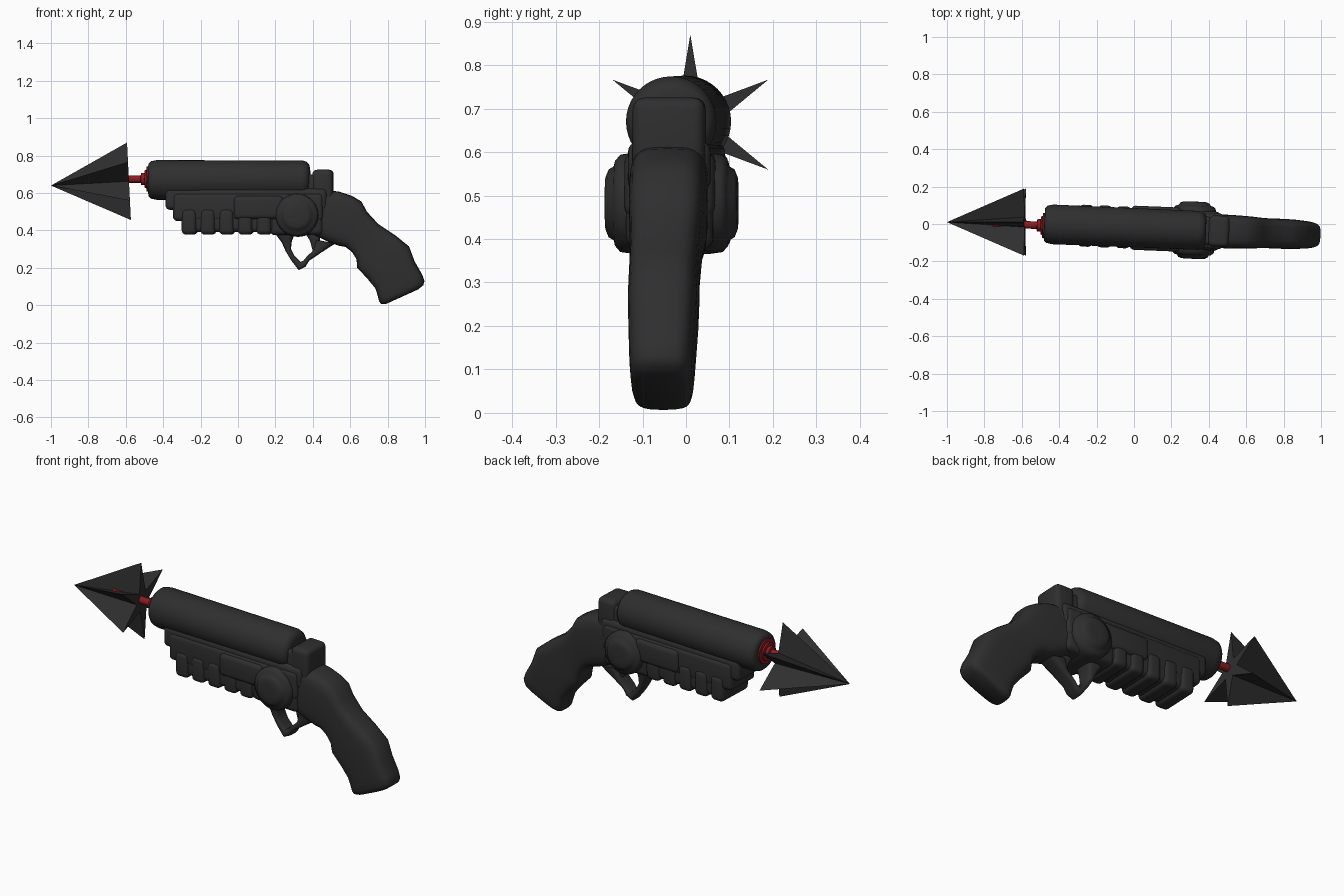
import bpy, bmesh, math
from mathutils import Vector

cube = bpy.data.objects.get("Cube")
if cube:
    bpy.data.objects.remove(cube, do_unlink=True)


def material(name, color):
    m = bpy.data.materials.new(name)
    m.use_nodes = True
    m.diffuse_color = (*color, 1)
    node = next(n for n in m.node_tree.nodes if n.type == 'BSDF_PRINCIPLED')
    node.inputs["Base Color"].default_value = (*color, 1)
    return m


dark = material("dark grey", (0.028, 0.028, 0.029))
red = material("deep red", (0.25, 0.012, 0.016))


def finish(name, bm, mat, smooth=True, yaw=True):
    bmesh.ops.recalc_face_normals(bm, faces=bm.faces)
    mesh = bpy.data.meshes.new(name)
    bm.to_mesh(mesh)
    bm.free()
    mesh.materials.append(mat)
    ob = bpy.data.objects.new(name, mesh)
    bpy.context.collection.objects.link(ob)
    if yaw:  # the whole gun is turned slightly off the x axis
        ob.rotation_euler.z = -0.041
        ob.location.y = -0.02
    if smooth:
        bpy.ops.object.select_all(action='DESELECT')
        ob.select_set(True)
        bpy.context.view_layer.objects.active = ob
        bpy.ops.object.shade_smooth_by_angle(angle=math.radians(50))
    return ob


def skin(bm, rings):
    """Join rings of points into a closed tube."""
    loops = [[bm.verts.new(p) for p in ring] for ring in rings]
    n = len(loops[0])
    for a, b in zip(loops, loops[1:]):
        for i in range(n):
            j = (i + 1) % n
            bm.faces.new((a[i], a[j], b[j], b[i]))
    bm.faces.new(loops[0])
    bm.faces.new(loops[-1])


def block(name, x0, x1, z0, z1, half, bevel):
    bm = bmesh.new()
    bmesh.ops.create_cube(bm, size=1)
    for v in bm.verts:
        v.co = ((x0 + x1) / 2 + v.co.x * (x1 - x0), v.co.y * 2 * half,
                (z0 + z1) / 2 + v.co.z * (z1 - z0))
    bmesh.ops.bevel(bm, geom=bm.edges[:], offset=bevel, segments=4,
                    profile=0.5, affect='EDGES')
    return finish(name, bm, dark)


def lathe(name, profile, centre, mat, axis='x', n=40):
    """Turn (position, radius) pairs around the x or y axis."""
    rings = []
    for p, r in profile:
        ring = []
        for k in range(n):
            t = math.tau * k / n
            c, s = r * math.cos(t), r * math.sin(t)
            ring.append(Vector(centre) + Vector((p, c, s) if axis == 'x' else (c, p, s)))
        rings.append(ring)
    bm = bmesh.new()
    skin(bm, rings)
    return finish(name, bm, mat)


def loft(name, stations, power, n=28):
    """Rounded sections, each spanning two (x, z) edge points and a half width."""
    rings = []
    for ax, az, bx, bz, w in stations:
        a, b = Vector((ax, 0, az)), Vector((bx, 0, bz))
        ring = []
        for k in range(n):
            t = math.tau * k / n
            c, s = math.cos(t), math.sin(t)
            u = math.copysign(abs(c) ** power, c)
            v = math.copysign(abs(s) ** power, s)
            ring.append((a + b) / 2 + (a - b) / 2 * u + Vector((0, w * v, 0)))
        rings.append(ring)
    bm = bmesh.new()
    skin(bm, rings)
    return finish(name, bm, dark)


# Barrel
lathe("barrel", [(-0.48, 0.075), (-0.478, 0.088), (-0.465, 0.1), (-0.435, 0.106),
                 (0.345, 0.104), (0.365, 0.098), (0.38, 0.085), (0.385, 0.065)],
      (0, 0, 0.67), dark)

# Receiver and stepped fore end
block("barrel_cradle", -0.385, 0.48, 0.51, 0.625, 0.095, 0.025)
block("front_step", -0.345, 0.46, 0.45, 0.6, 0.104, 0.025)
block("fore_end", -0.295, 0.2, 0.392, 0.5, 0.1, 0.025)
block("side_swell", -0.02, 0.25, 0.46, 0.585, 0.118, 0.025)
block("lower_receiver", 0.17, 0.46, 0.375, 0.6, 0.1, 0.03)
for i in range(5):
    x = -0.298 + i * 0.1
    block(f"fore_end_rib_{i + 1}", x, x + 0.08, 0.378, 0.515, 0.112, 0.024)

# Rear block behind the barrel
block("rear_block", 0.4, 0.51, 0.54, 0.725, 0.083, 0.026)
block("rear_block_link", 0.34, 0.45, 0.54, 0.7, 0.075, 0.02)

# Round bosses on both sides
half = [(0.153, 0.03), (0.152, 0.06), (0.145, 0.078), (0.133, 0.085),
        (0.13, 0.098), (0.118, 0.112), (0.09, 0.116)]
lathe("side_bosses", half + [(-y, r) for y, r in reversed(half)],
      (0.32, 0, 0.482), dark, axis='y')

# Grip, from the neck down to the butt
loft("grip", [
    (0.43, 0.62, 0.40, 0.38, 0.09),
    (0.54, 0.608, 0.49, 0.335, 0.09),
    (0.61, 0.585, 0.54, 0.318, 0.088),
    (0.66, 0.555, 0.575, 0.312, 0.086),
    (0.69, 0.50, 0.61, 0.285, 0.083),
    (0.75, 0.435, 0.635, 0.245, 0.08),
    (0.84, 0.375, 0.638, 0.2, 0.08),
    (0.915, 0.315, 0.69, 0.145, 0.08),
    (0.945, 0.235, 0.735, 0.09, 0.077),
    (0.985, 0.165, 0.748, 0.05, 0.074),
    (0.998, 0.13, 0.755, 0.022, 0.071),
    (0.992, 0.108, 0.765, 0.008, 0.066),
    (0.965, 0.086, 0.79, 0.007, 0.052)], 0.5)

# Trigger guard and trigger
loft("trigger_guard", [
    (0.19, 0.395, 0.31, 0.395, 0.06),
    (0.235, 0.335, 0.288, 0.345, 0.048),
    (0.255, 0.29, 0.283, 0.302, 0.042),
    (0.285, 0.24, 0.3, 0.268, 0.04),
    (0.325, 0.188, 0.335, 0.232, 0.04),
    (0.36, 0.205, 0.352, 0.24, 0.04),
    (0.38, 0.238, 0.368, 0.26, 0.04),
    (0.45, 0.285, 0.405, 0.295, 0.042),
    (0.52, 0.33, 0.42, 0.35, 0.05)], 0.55)
loft("trigger", [(0.36, 0.385, 0.44, 0.385, 0.03),
                 (0.385, 0.345, 0.44, 0.34, 0.025),
                 (0.4, 0.29, 0.43, 0.28, 0.02)], 0.7)

# Red shaft with its collar
lathe("shaft", [(-0.76, 0.012), (-0.75, 0.02), (-0.52, 0.02), (-0.518, 0.033),
                (-0.5, 0.033), (-0.498, 0.048), (-0.49, 0.05), (-0.488, 0.066),
                (-0.472, 0.066)], (0, -0.008, 0.675), red, n=24)

# Six-bladed arrowhead
bm = bmesh.new()
tip = bm.verts.new((-1, 0.01, 0.64))
base = Vector((-0.583, 0.01, 0.663))
back = bm.verts.new(base)
side = Vector((0, 1, 0))
up = Vector((-0.05, 0, 1))
star = []
for k in range(12):
    t = math.tau * k / 12
    r = 0.054 if k % 2 else 0.207
    star.append(bm.verts.new(base + r * (up * math.cos(t) + side * math.sin(t))))
for a, b in zip(star, star[1:] + star[:1]):
    bm.faces.new((tip, a, b))
    bm.faces.new((back, b, a))
finish("arrowhead", bm, dark, smooth=False, yaw=False)
